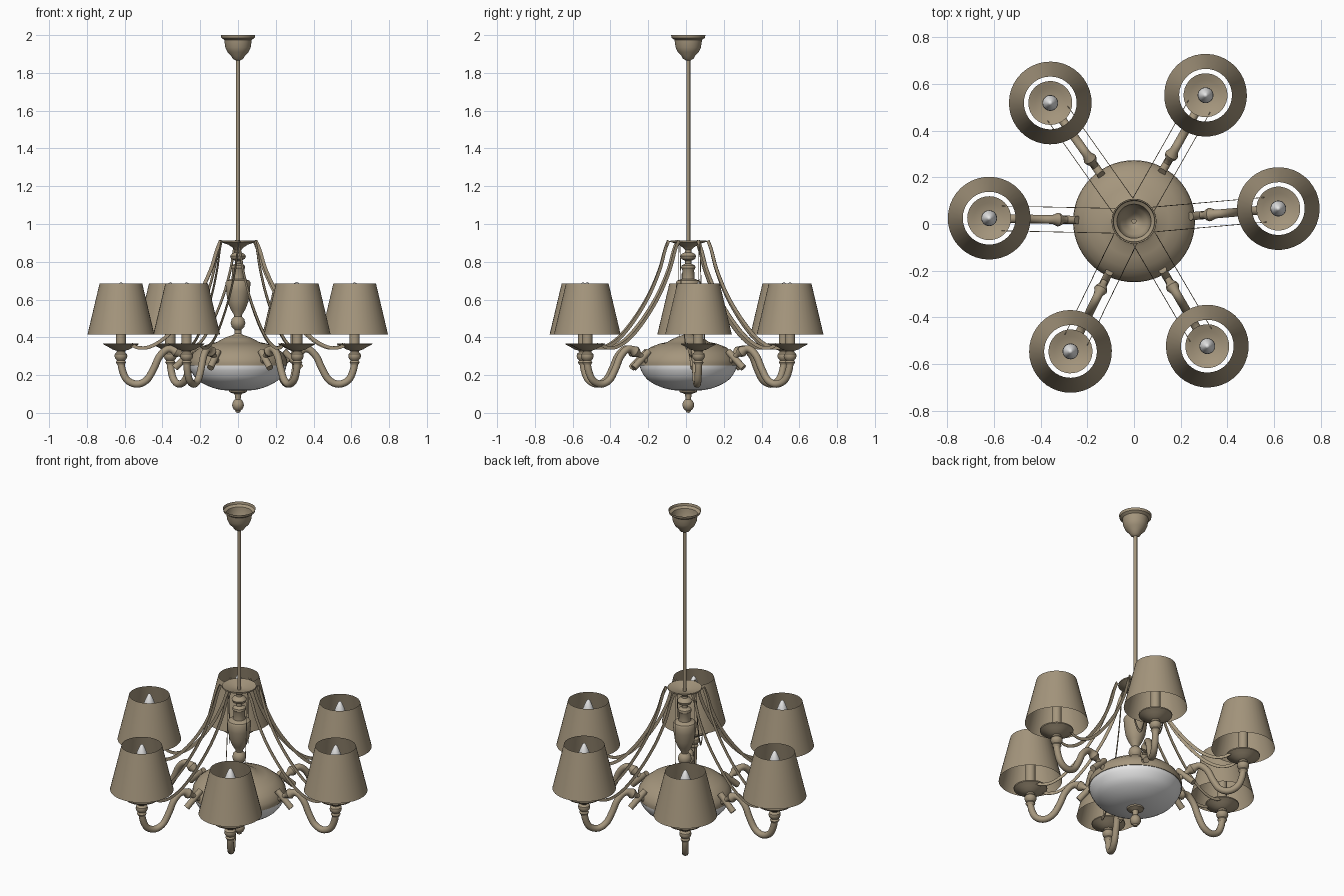
import bpy, bmesh, math
from mathutils import Matrix, Vector

if "Cube" in bpy.data.objects:
    bpy.data.objects.remove(bpy.data.objects["Cube"])

def material(name, rgb):
    m = bpy.data.materials.new(name)
    m.diffuse_color = (*rgb, 1)
    m.use_nodes = True
    m.node_tree.nodes["Principled BSDF"].inputs["Base Color"].default_value = m.diffuse_color
    return m

BRONZE = material("antique_bronze", (0.376, 0.305, 0.205))
GLASS = material("frosted_white", (0.8, 0.8, 0.8))
CENTRE = Matrix.Translation((0, 0.012, 0))

def finish(bm, name, mat):
    bmesh.ops.recalc_face_normals(bm, faces=bm.faces)
    me = bpy.data.meshes.new(name)
    bm.to_mesh(me)
    bm.free()
    me.materials.append(mat)
    for p in me.polygons:
        p.use_smooth = True
    me.set_sharp_from_angle(angle=math.radians(35))
    return me

def place(me, matrix, name=None):
    ob = bpy.data.objects.new(name or me.name, me)
    ob.matrix_world = matrix
    bpy.context.collection.objects.link(ob)

def smooth_path(pts, n=5):
    """Catmull-Rom resampling of a list of tuples."""
    p = [Vector(q) for q in pts]
    p = [2 * p[0] - p[1]] + p + [2 * p[-1] - p[-2]]
    out = []
    for a, b, c, d in zip(p, p[1:], p[2:], p[3:]):
        for i in range(n):
            t = i / n
            out.append(0.5 * (2 * b + (c - a) * t + (2 * a - 5 * b + 4 * c - d) * t * t
                              + (3 * b - a - 3 * c + d) * t ** 3))
    return out + [p[-2]]

def lathe(name, profile, mat, sides=40, r0=0.0):
    """Spin (radius, z) points about the vertical line at x = r0."""
    bm = bmesh.new()
    rings = [[bm.verts.new((r0 + r * math.cos(2 * math.pi * i / sides),
                            r * math.sin(2 * math.pi * i / sides), z))
              for i in range(sides)] for r, z in profile]
    for a, b in zip(rings, rings[1:]):
        for i in range(sides):
            j = (i + 1) % sides
            bm.faces.new((a[i], a[j], b[j], b[i]))
    bmesh.ops.remove_doubles(bm, verts=bm.verts, dist=1e-5)
    return finish(bm, name, mat)

def sweep(name, path, section, mat, side=0.0, radii=None):
    """Sweep a (in-plane, sideways) section along a path in the radial x-z plane."""
    bm = bmesh.new()
    rings = []
    for i, p in enumerate(path):
        t = (path[min(i + 1, len(path) - 1)] - path[max(i - 1, 0)]).normalized()
        s = radii[i] if radii else 1
        rings.append([bm.verts.new((p.x - t.y * u * s, side + v * s, p.y + t.x * u * s))
                      for u, v in section])
    n = len(section)
    for a, b in zip(rings, rings[1:]):
        for i in range(n):
            j = (i + 1) % n
            bm.faces.new((a[i], a[j], b[j], b[i]))
    bm.faces.new(rings[0])
    bm.faces.new(rings[-1])
    return finish(bm, name, mat)

def circle(r, n=14):
    return [(r * math.cos(2 * math.pi * i / n), r * math.sin(2 * math.pi * i / n)) for i in range(n)]

# Ceiling canopy (open on top), rod and crown dish
place(lathe("ceiling_canopy", [(0.01, 1.865), (0.028, 1.875), (0.036, 1.89), (0.056, 1.91), (0.067, 1.935),
      (0.071, 1.962), (0.073, 1.975), (0.088, 1.985), (0.091, 2.0)], BRONZE), CENTRE)
place(lathe("hanging_rod", [(0, 0.86), (0.0105, 0.86), (0.0105, 1.88), (0, 1.88)], BRONZE, 16), CENTRE)
place(lathe("crown_dish", [(0.0105, 0.89), (0.04, 0.897), (0.095, 0.913), (0.096, 0.906), (0.05, 0.89),
      (0.028, 0.875), (0.015, 0.86)], BRONZE), CENTRE)

# Turned centre column
place(lathe("centre_column", [(0, 0.875), (0.015, 0.87), (0.017, 0.85), (0.034, 0.842), (0.042, 0.83),
      (0.036, 0.815), (0.016, 0.805), (0.016, 0.79), (0.036, 0.78), (0.038, 0.768), (0.031, 0.755),
      (0.034, 0.71), (0.06, 0.7), (0.066, 0.69), (0.063, 0.645), (0.055, 0.59), (0.04, 0.55),
      (0.022, 0.52), (0.02, 0.51), (0.033, 0.497), (0.039, 0.475), (0.033, 0.455), (0.018, 0.44),
      (0.018, 0.42), (0.035, 0.405), (0.04, 0.395)], BRONZE), CENTRE)

# Bowl: metal cover, glass underside, bottom finial
place(lathe("bowl_cover", [(0.03, 0.412), (0.06, 0.402), (0.095, 0.385), (0.11, 0.375), (0.15, 0.367),
      (0.2, 0.348), (0.237, 0.318), (0.258, 0.285), (0.261, 0.265), (0.26, 0.25), (0.25, 0.25)],
      BRONZE, 56), CENTRE)
glass = smooth_path([(0.257, 0.255), (0.25, 0.225), (0.218, 0.178), (0.16, 0.143), (0.09, 0.122), (0, 0.115)], 3)
place(lathe("glass_bowl", glass, GLASS, 56), CENTRE)
place(lathe("bottom_finial", [(0, 0.122), (0.048, 0.12), (0.045, 0.11), (0.018, 0.1), (0.014, 0.072),
      (0.022, 0.066), (0.03, 0.05), (0.031, 0.037), (0.024, 0.02), (0.014, 0.013), (0.012, 0.004), (0, 0)],
      BRONZE), CENTRE)

# Arm parts, modelled along +x and repeated round the centre
R = 0.62
arm_path = smooth_path([(0.62, 0.3), (0.615, 0.235), (0.588, 0.175), (0.535, 0.152), (0.483, 0.175),
                        (0.446, 0.235), (0.415, 0.3), (0.368, 0.339), (0.315, 0.318), (0.25, 0.272)])
knob = [1 + 0.55 * math.exp(-((p.x - 0.325) / 0.014) ** 2) - (0.25 if p.x < 0.305 else 0) for p in arm_path]
stub_path = [Vector((0.243, 0.325)), Vector((0.29, 0.281)), Vector((0.335, 0.238))]
ribbon_path = smooth_path([(0.09, 0.912), (0.112, 0.86), (0.145, 0.755), (0.21, 0.62), (0.3, 0.49),
                           (0.39, 0.395), (0.47, 0.349), (0.53, 0.346), (0.565, 0.362)])
flat = [(-0.009, -0.0015), (0.009, -0.0015), (0.009, 0.0015), (-0.009, 0.0015)]
parts = [
    sweep("curved_arm", arm_path, circle(0.019), BRONZE, radii=knob),
    sweep("arm_socket", stub_path, circle(0.018), BRONZE),
    sweep("ribbon_left", ribbon_path, flat, BRONZE, 0.053),
    sweep("ribbon_right", ribbon_path, flat, BRONZE, -0.053),
    lathe("drip_dish", [(0, 0.346), (0.04, 0.349), (0.065, 0.357), (0.094, 0.368), (0.093, 0.362),
          (0.065, 0.348), (0.045, 0.336), (0.025, 0.33), (0.021, 0.322), (0.032, 0.312), (0.034, 0.3),
          (0.03, 0.287), (0.021, 0.278), (0.027, 0.268), (0.02, 0.255)], BRONZE, 32, R),
    lathe("candle_tube", [(0.027, 0.345), (0.027, 0.57), (0, 0.57)], BRONZE, 24, R),
    lathe("candle_bulb", [(0.015, 0.57), (0.024, 0.585), (0.034, 0.61), (0.032, 0.63), (0.022, 0.658),
          (0.01, 0.685), (0, 0.694)], GLASS, 24, R),
    lathe("lamp_shade", [(0.177, 0.415), (0.113, 0.685)], BRONZE, 40, R),
]
for k, angle in enumerate((5, 60.4, 125.3, 178.8, 244, 300.4)):
    turn = CENTRE @ Matrix.Rotation(math.radians(angle), 4, 'Z')
    for me in parts:
        place(me, turn, f"{me.name}_{k + 1}")
